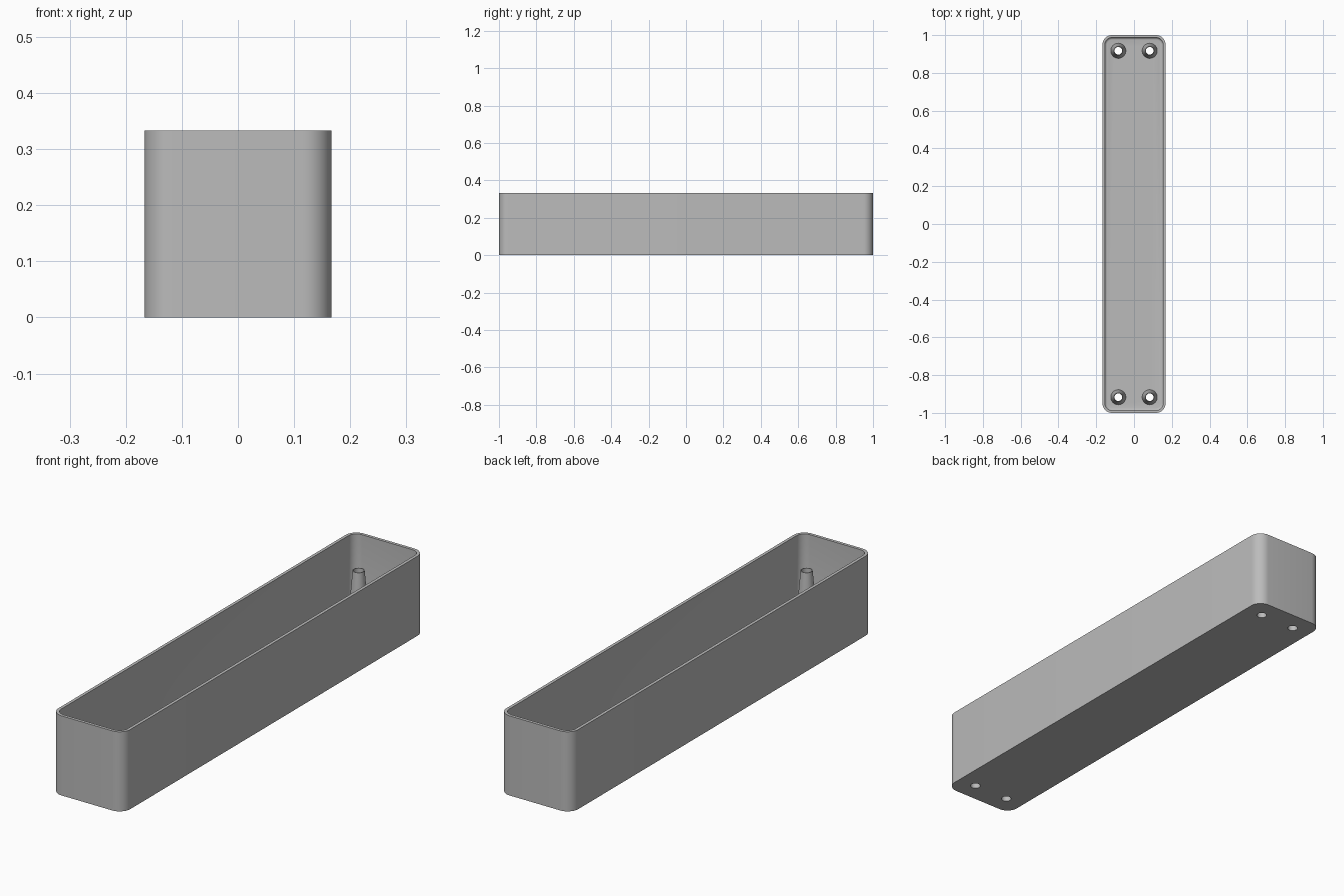
import bpy, bmesh, math

cube = bpy.data.objects.get("Cube")
if cube:
    bpy.data.objects.remove(cube, do_unlink=True)

HALF_X, HALF_Y, HEIGHT = 1 / 6, 1.0, 1 / 3
CORNER, WALL, FLOOR, FILLET = 0.05, 0.013, 0.017, 0.012
HOLE_X, HOLE_Y, HOLE_R = 0.083, 0.917, 0.02

grey = bpy.data.materials.new("plain_grey")
grey.use_nodes = True
colour = (0.5, 0.5, 0.5, 1)
grey.diffuse_color = colour
grey.node_tree.nodes["Principled BSDF"].inputs["Base Color"].default_value = colour


def make_object(name, bm):
    bmesh.ops.recalc_face_normals(bm, faces=bm.faces)
    mesh = bpy.data.meshes.new(name)
    bm.to_mesh(mesh)
    bm.free()
    mesh.materials.append(grey)
    obj = bpy.data.objects.new(name, mesh)
    bpy.context.collection.objects.link(obj)
    return obj


def activate(obj):
    bpy.ops.object.select_all(action="DESELECT")
    obj.select_set(True)
    bpy.context.view_layer.objects.active = obj


def smooth(obj):
    activate(obj)
    bpy.ops.object.shade_smooth_by_angle(angle=math.radians(35))


def rounded_loop(bm, inset, z, steps=10):
    """Rounded rectangle, inset from the outer outline."""
    r = CORNER - inset
    loop = []
    for quarter, (sx, sy) in enumerate([(1, 1), (-1, 1), (-1, -1), (1, -1)]):
        for i in range(steps + 1):
            a = (quarter + i / steps) * math.pi / 2
            loop.append(bm.verts.new((sx * (HALF_X - CORNER) + r * math.cos(a),
                                      sy * (HALF_Y - CORNER) + r * math.sin(a), z)))
    return loop


def bridge(bm, low, high):
    n = len(low)
    for i in range(n):
        j = (i + 1) % n
        bm.faces.new((low[i], low[j], high[j], high[i]))


# Tray: outer wall, rim, inner wall and a small fillet down to the floor
bm = bmesh.new()
sections = [(0, 0), (0, HEIGHT), (WALL, HEIGHT)]
for k in range(5):
    a = k / 4 * math.pi / 2
    sections.append((WALL + FILLET * (1 - math.cos(a)),
                     FLOOR + FILLET * (1 - math.sin(a))))
loops = [rounded_loop(bm, inset, z) for inset, z in sections]
for low, high in zip(loops, loops[1:]):
    bridge(bm, low, high)
bm.faces.new(loops[0])
bm.faces.new(loops[-1])
tray = make_object("tray", bm)

spots = [(sx * HOLE_X, sy * HOLE_Y) for sx in (-1, 1) for sy in (-1, 1)]

# Four drilled holes through the floor
bm = bmesh.new()
for x, y in spots:
    made = bmesh.ops.create_cone(bm, cap_ends=True, segments=32, radius1=HOLE_R,
                                 radius2=HOLE_R, depth=0.1)
    bmesh.ops.translate(bm, verts=made["verts"], vec=(x, y, 0))
drill = make_object("hole_drill", bm)
drill.hide_render = True
cut = tray.modifiers.new("holes", "BOOLEAN")
cut.object = drill
cut.operation = "DIFFERENCE"
cut.solver = "EXACT"
activate(tray)
bpy.ops.object.modifier_apply(modifier=cut.name)
bpy.data.objects.remove(drill, do_unlink=True)
smooth(tray)

# Hollow tapered sleeves standing over the holes
profile = [(0.04, FLOOR), (0.023, 0.22), (HOLE_R, 0.22), (HOLE_R, FLOOR)]
for number, (x, y) in enumerate(spots, 1):
    bm = bmesh.new()
    rings = [[bm.verts.new((x + r * math.cos(i * math.tau / 32),
                            y + r * math.sin(i * math.tau / 32), z))
              for i in range(32)] for r, z in profile]
    for low, high in zip(rings, rings[1:] + rings[:1]):
        bridge(bm, low, high)
    smooth(make_object(f"screw_sleeve_{number}", bm))
